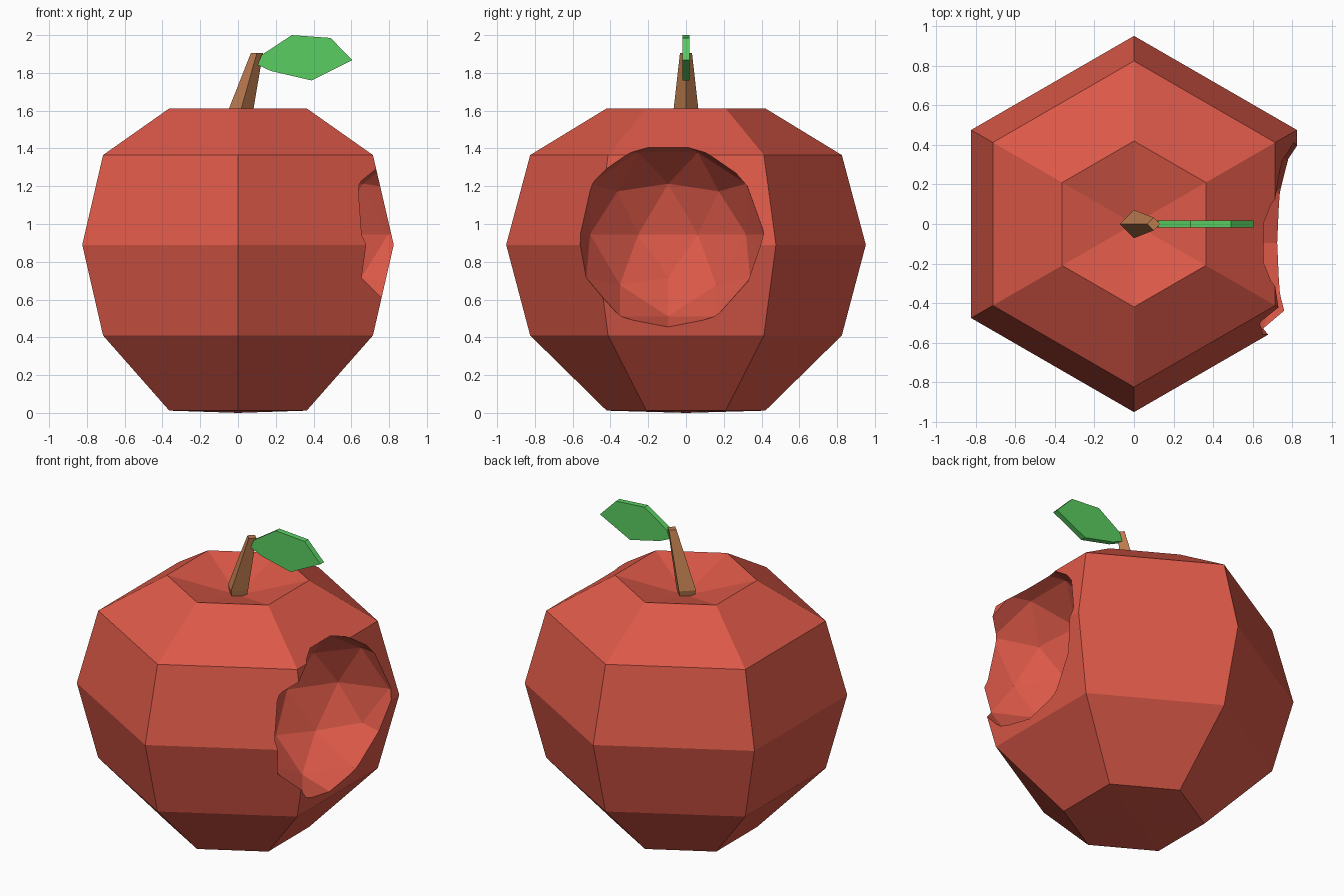
import bpy, bmesh, math
from mathutils import Matrix

if "Cube" in bpy.data.objects:
    bpy.data.objects.remove(bpy.data.objects["Cube"])


def make_object(name, bm, color=None):
    bmesh.ops.recalc_face_normals(bm, faces=bm.faces)
    mesh = bpy.data.meshes.new(name)
    bm.to_mesh(mesh)
    bm.free()
    obj = bpy.data.objects.new(name, mesh)
    bpy.context.collection.objects.link(obj)
    if color:
        mat = bpy.data.materials.new(name + "_color")
        mat.diffuse_color = (*color, 1)
        mat.use_nodes = True
        mat.node_tree.nodes["Principled BSDF"].inputs["Base Color"].default_value = mat.diffuse_color
        mesh.materials.append(mat)
    return obj


def loft(rings, sides, bottom=None, top=None):
    """Rings are (centre x, z, radius); ends are closed by an apex height or a cap."""
    bm = bmesh.new()
    loops = []
    for cx, z, r in rings:
        angles = [math.pi / 2 + math.tau * i / sides for i in range(sides)]
        loops.append([bm.verts.new((cx + r * math.cos(a), r * math.sin(a), z)) for a in angles])
    for a, b in zip(loops, loops[1:]):
        for i in range(sides):
            j = (i + 1) % sides
            bm.faces.new((a[i], a[j], b[j], b[i]))
    for loop, apex in ((loops[0], bottom), (loops[-1], top)):
        if apex is None:
            bm.faces.new(loop)
        else:
            tip = bm.verts.new((0, 0, apex))
            for i in range(sides):
                bm.faces.new((loop[i], loop[(i + 1) % sides], tip))
    return bm


# Six-sided fruit with a dimple on top
body = loft([(0, 0.012, 0.42), (0, 0.41, 0.825), (0, 0.89, 0.952),
             (0, 1.365, 0.825), (0, 1.612, 0.42)], 6, bottom=0.0, top=1.50)
fruit = make_object("fruit", body, (0.72, 0.1, 0.065))

# Faceted bite taken out of the right side
bm = bmesh.new()
bmesh.ops.create_icosphere(bm, subdivisions=2, radius=0.51,
                           matrix=Matrix.Translation((0.795, -0.095, 0.945)))
cutter = make_object("bite_cutter", bm)
cutter.hide_render = True
cutter.display_type = 'WIRE'
bite = fruit.modifiers.new("bite", 'BOOLEAN')
bite.operation = 'DIFFERENCE'
bite.solver = 'EXACT'
bite.object = cutter

# Leaning four-sided stem
make_object("stem", loft([(0, 1.46, 0.05), (0, 1.55, 0.072), (0.1, 1.905, 0.032)], 4),
            (0.5, 0.2, 0.075))

# Flat leaf
outline = [(0.105, 1.842), (0.175, 1.81), (0.39, 1.76), (0.605, 1.868),
           (0.49, 1.985), (0.285, 2.0), (0.125, 1.895)]
bm = bmesh.new()
face = bm.faces.new([bm.verts.new((x, -0.018, z)) for x, z in outline])
ext = bmesh.ops.extrude_face_region(bm, geom=[face], use_keep_orig=True)
bmesh.ops.translate(bm, vec=(0, 0.036, 0),
                    verts=[g for g in ext["geom"] if isinstance(g, bmesh.types.BMVert)])
make_object("leaf", bm, (0.1, 0.62, 0.12))
